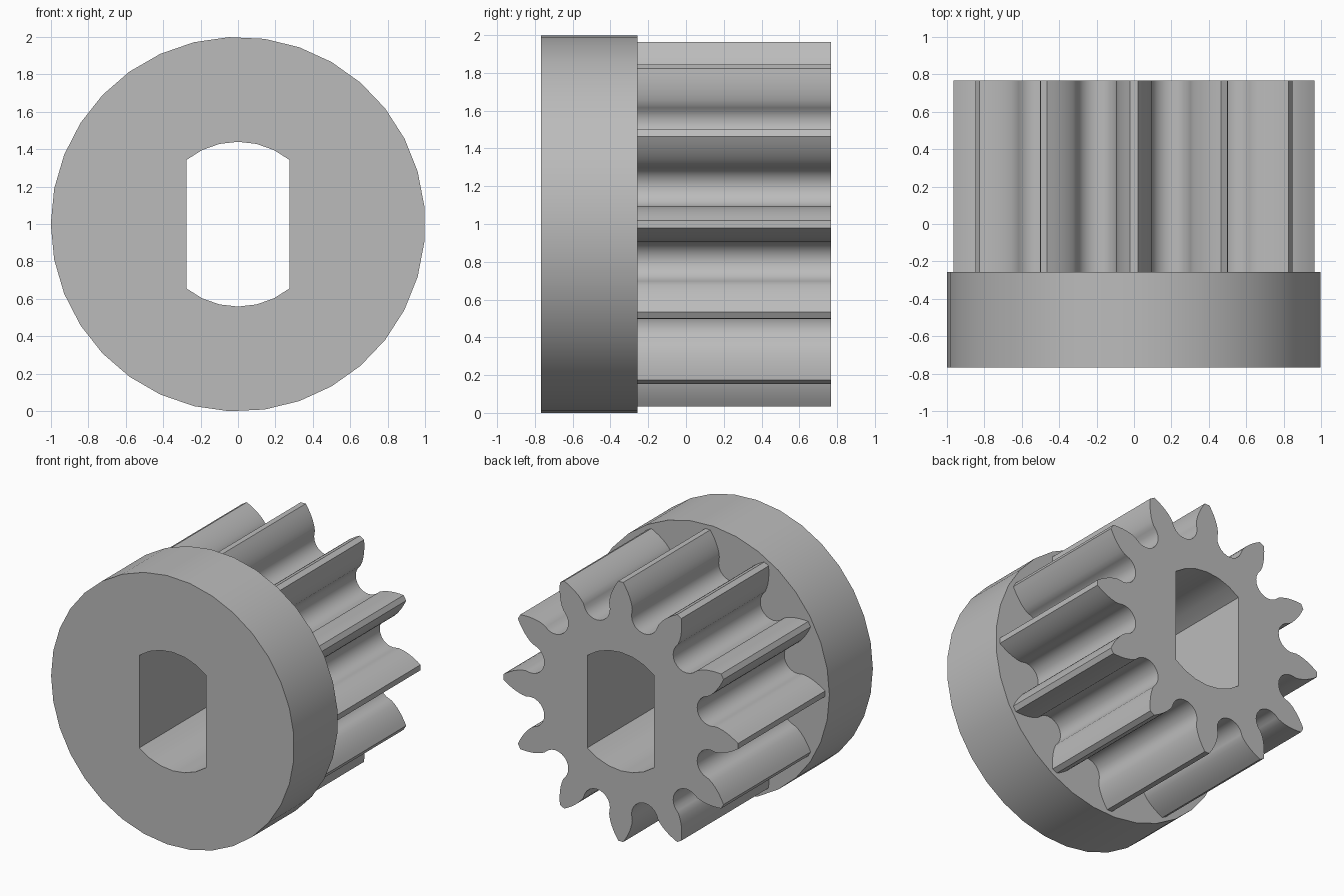
import bpy, bmesh
from math import acos, asin, cos, sin, sqrt, tan, pi, radians
from mathutils import Matrix, Vector

cube = bpy.data.objects.get("Cube")
if cube:
    bpy.data.objects.remove(cube, do_unlink=True)

CENTRE_Z = 0.999
FRONT, SHOULDER, BACK = -0.767, -0.256, 0.767
TEETH, TIP, ROOT, BASE = 12, 0.965, 0.655, 0.777

grey = bpy.data.materials.new("plain_grey")
grey.use_nodes = True
colour = (0.5, 0.5, 0.5, 1)
grey.diffuse_color = colour
grey.node_tree.nodes["Principled BSDF"].inputs["Base Color"].default_value = colour


def polar(r, a):
    return Vector((r * cos(a), r * sin(a)))


def bore_outline(radius=0.44, flat=0.275, steps=6):
    """Round hole with two upright flats."""
    half = asin(flat / radius)
    arc = [polar(radius, pi / 2 - half + 2 * half * i / steps) for i in range(steps + 1)]
    return arc + [-p for p in arc]


def tooth_half(fillet=0.1086, steps=7):
    """One flank, from the valley floor up to the tip."""
    pitch = pi / TEETH
    hub = polar(ROOT + fillet, pitch)
    pts = []
    for i in range(steps):                      # round valley, slightly undercut
        t = radians(75 - 15 * i)
        pts.append(hub - fillet * Vector((sin(t), cos(t))))
    for i in range(steps):                      # involute flank
        r = 0.787 + (TIP - 0.787) * i / (steps - 1)
        alpha = acos(BASE / r)
        pts.append(polar(r, 0.1228 - (tan(alpha) - alpha)))
    return pts


def gear_outline():
    left = tooth_half()
    right = [Vector((p.x, -p.y)) for p in left]
    tooth = right[1:] + left[::-1]              # neighbours share the valley point
    return [Matrix.Rotation(2 * pi * k / TEETH, 2) @ p for k in range(TEETH) for p in tooth]


def extruded_part(name, outline, y0, y1):
    """Fill the outline around the bore and extrude it along y."""
    bm = bmesh.new()
    edges = []
    for loop in (outline, bore_outline()):
        verts = [bm.verts.new((p.x, y0, p.y + CENTRE_Z)) for p in loop]
        edges += [bm.edges.new((v, verts[i - 1])) for i, v in enumerate(verts)]
    bmesh.ops.triangle_fill(bm, edges=edges, use_beauty=True, use_dissolve=False)
    grown = bmesh.ops.extrude_face_region(bm, geom=bm.faces[:], use_keep_orig=True)
    moved = [g for g in grown["geom"] if isinstance(g, bmesh.types.BMVert)]
    bmesh.ops.translate(bm, verts=moved, vec=(0, y1 - y0, 0))
    bmesh.ops.recalc_face_normals(bm, faces=bm.faces[:])
    mesh = bpy.data.meshes.new(name)
    bm.to_mesh(mesh)
    bm.free()
    mesh.materials.append(grey)
    part = bpy.data.objects.new(name, mesh)
    bpy.context.collection.objects.link(part)
    bpy.ops.object.select_all(action="DESELECT")
    part.select_set(True)
    bpy.context.view_layer.objects.active = part
    bpy.ops.object.shade_smooth_by_angle(angle=radians(30))
    return part


# Round collar at the front, toothed pinion behind it
SIDES = 33
collar = [polar(1, pi + 2 * pi * i / SIDES) for i in range(SIDES)]
extruded_part("collar", collar, FRONT, SHOULDER)
extruded_part("pinion", gear_outline(), SHOULDER, BACK)
